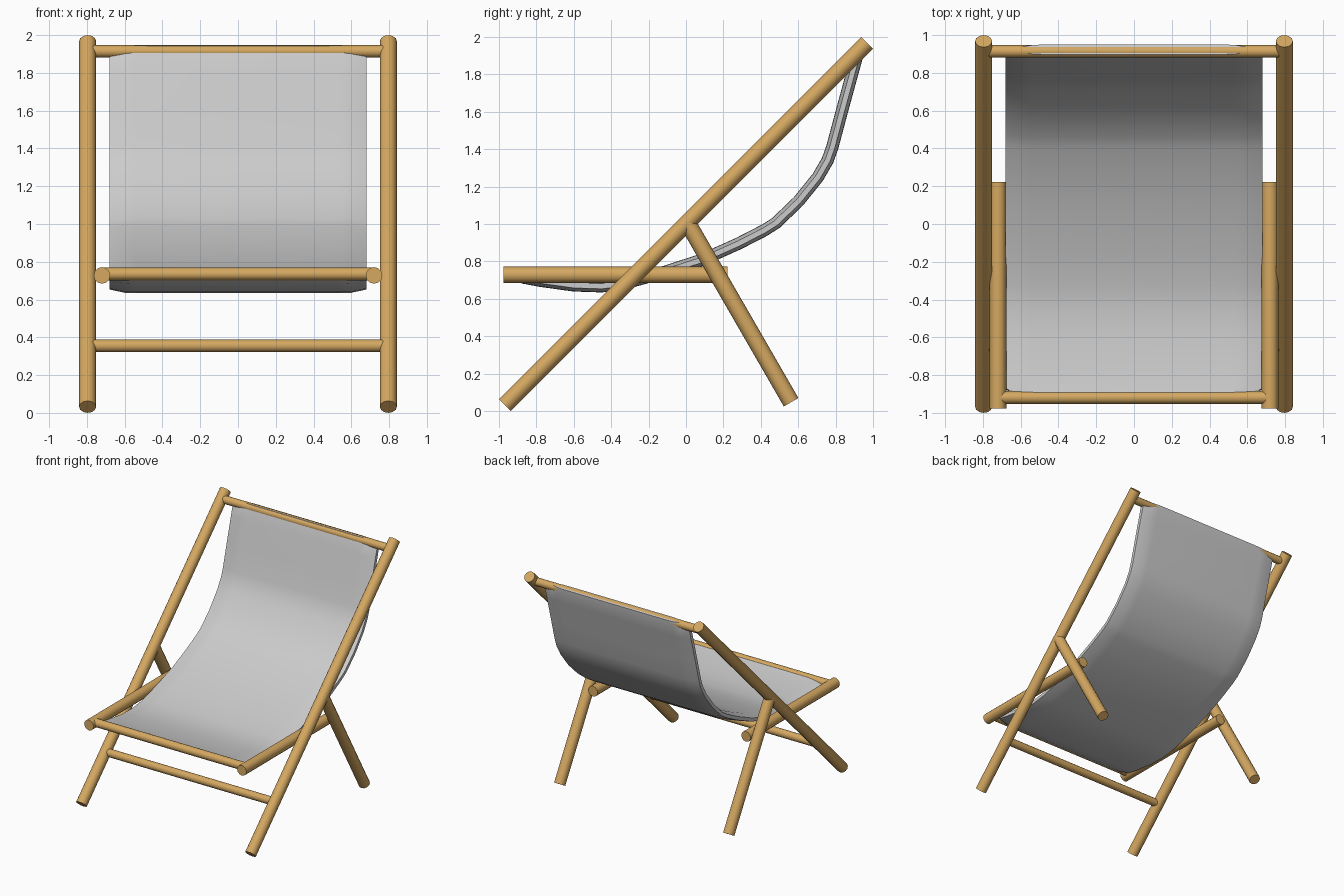
import bpy, bmesh
from mathutils import Vector

if "Cube" in bpy.data.objects:
    bpy.data.objects.remove(bpy.data.objects["Cube"])

wood = bpy.data.materials.new("wood")
wood.diffuse_color = (0.66, 0.39, 0.12, 1)
wood.use_nodes = True
wood.node_tree.nodes["Principled BSDF"].inputs["Base Color"].default_value = wood.diffuse_color


def smooth(ob, angle=0.6):
    bpy.ops.object.select_all(action='DESELECT')
    ob.select_set(True)
    bpy.context.view_layer.objects.active = ob
    bpy.ops.object.shade_smooth_by_angle(angle=angle)


def pole(name, a, b, r):
    """Round wooden pole from point a to point b."""
    a, b = Vector(a), Vector(b)
    bpy.ops.mesh.primitive_cylinder_add(vertices=12, radius=r, depth=(b - a).length,
                                        location=(a + b) / 2)
    ob = bpy.context.object
    ob.name = name
    ob.rotation_euler = (b - a).to_track_quat('Z', 'Y').to_euler()
    ob.data.materials.append(wood)
    smooth(ob)


# side poles, mirrored left and right
for side, s in (("left", -1), ("right", 1)):
    pole(side + "_back_rail", (s * .796, -.968, .032), (s * .796, .968, 1.968), .045)
    pole(side + "_rear_leg", (s * .796, .562, .047), (s * .796, .005, 1.012), .045)
    pole(side + "_seat_rail", (s * .72, -.977, .728), (s * .72, .222, .728), .044)

# crossbars
pole("top_bar", (-.79, .914, 1.914), (.79, .914, 1.914), .033)
pole("lower_bar", (-.79, -.645, .355), (.79, -.645, .355), .033)
pole("seat_front_bar", (-.71, -.919, .735), (.71, -.919, .735), .034)

# fabric sling: side path (y, z), swept with a flat chamfered section
path = [(.924, 1.94), (.912, 1.89), (.89, 1.81), (.83, 1.59), (.782, 1.41), (.757, 1.34),
        (.705, 1.25), (.60, 1.12), (.48, 1.005), (.42, .967), (.28, .895), (.09, .81),
        (-.15, .732), (-.32, .685), (-.45, .667), (-.60, .672), (-.78, .697),
        (-.87, .714), (-.928, .737)]
half = [(.68, .014), (.60, .031), (.54, .033), (-.54, .033), (-.60, .031), (-.68, .014)]
section = half + [(x, -t) for x, t in reversed(half)]
bm = bmesh.new()
rings = []
for i, (y, z) in enumerate(path):
    p, q = Vector(path[max(i - 1, 0)]), Vector(path[min(i + 1, len(path) - 1)])
    d = (q - p).normalized()
    end = i in (0, len(path) - 1)
    kx, kt = (.89, .8) if end else (1, 1)
    rings.append([bm.verts.new((x * kx, y + d.y * t * kt, z - d.x * t * kt))
                  for x, t in section])
n = len(section)
for a, b in zip(rings, rings[1:]):
    for j in range(n):
        bm.faces.new((a[j], a[(j + 1) % n], b[(j + 1) % n], b[j]))
bm.faces.new(rings[0])
bm.faces.new(rings[-1])
bmesh.ops.recalc_face_normals(bm, faces=bm.faces)
me = bpy.data.meshes.new("fabric_sling")
bm.to_mesh(me)
bm.free()
sling = bpy.data.objects.new("fabric_sling", me)
bpy.context.collection.objects.link(sling)
smooth(sling, .5)
